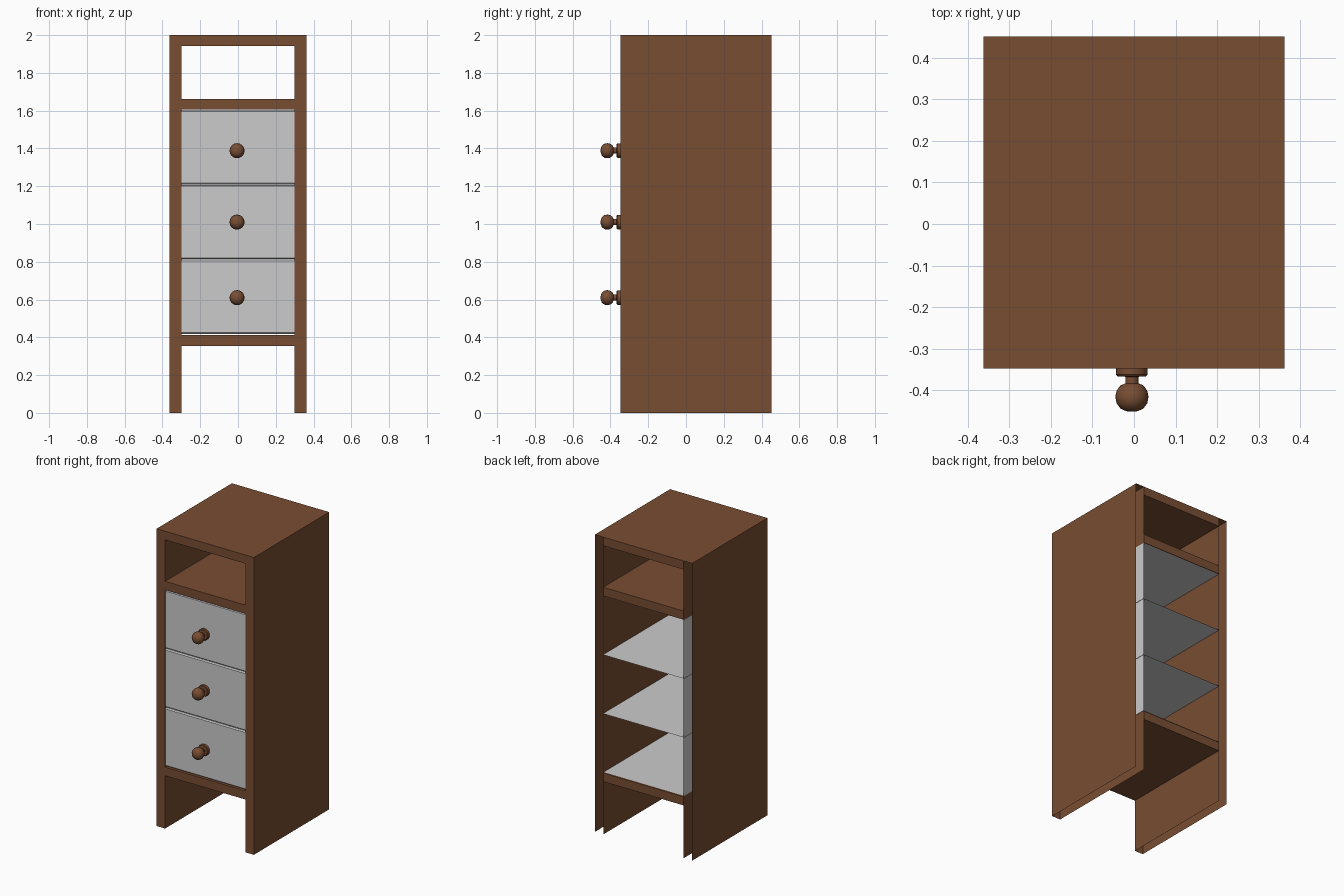
import bpy, bmesh, math
from mathutils import Vector, Matrix

if "Cube" in bpy.data.objects:
    bpy.data.objects.remove(bpy.data.objects["Cube"])

FRONT, BACK = -0.348, 0.452

wood = bpy.data.materials.new("brown_wood")
wood.diffuse_color = (0.19, 0.075, 0.032, 1)
wood.use_nodes = True
wood.node_tree.nodes["Principled BSDF"].inputs["Base Color"].default_value = wood.diffuse_color


def finish(name, bm, mat=None):
    me = bpy.data.meshes.new(name)
    bm.to_mesh(me)
    bm.free()
    ob = bpy.data.objects.new(name, me)
    bpy.context.collection.objects.link(ob)
    if mat:
        me.materials.append(mat)
    return ob


def box(name, lo, hi, mat=None, open_dirs=(), bevel=0):
    """Axis-aligned box; faces pointing along open_dirs are left out."""
    lo, hi = Vector(lo), Vector(hi)
    bm = bmesh.new()
    bmesh.ops.create_cube(bm, size=1, matrix=Matrix.Translation((lo + hi) / 2)
                          @ Matrix.Diagonal((*(hi - lo), 1)))
    bm.normal_update()
    if bevel:
        # soften the front's top and bottom edges
        edges = [e for e in bm.edges
                 if all(abs(v.co.y - lo.y) < 1e-5 for v in e.verts)
                 and abs(e.verts[0].co.z - e.verts[1].co.z) < 1e-5]
        bmesh.ops.bevel(bm, geom=edges, offset=bevel, segments=1, affect='EDGES')
        bm.normal_update()
    gone = [f for f in bm.faces
            if any(f.normal.dot(Vector(d)) > 0.99 for d in open_dirs)]
    bmesh.ops.delete(bm, geom=gone, context='FACES')
    return finish(name, bm, mat)


def knob(name, z, sides=16):
    """Turned knob: plate, neck and ball, spun about the y axis."""
    profile = [(0.0, FRONT), (0.038, FRONT), (0.038, -0.363), (0.034, -0.367),
               (0.016, -0.368), (0.016, -0.384), (0.028, -0.389), (0.037, -0.402),
               (0.040, -0.416), (0.037, -0.432), (0.027, -0.445), (0.013, -0.451),
               (0.0, -0.452)]
    cx = -0.005
    bm = bmesh.new()
    vs = [bm.verts.new((cx + r, y, z)) for r, y in profile]
    es = [bm.edges.new(p) for p in zip(vs, vs[1:])]
    bmesh.ops.spin(bm, geom=vs + es, cent=(cx, 0, z), axis=(0, 1, 0),
                   angle=math.tau, steps=sides)
    bmesh.ops.remove_doubles(bm, verts=bm.verts, dist=1e-4)
    bmesh.ops.recalc_face_normals(bm, faces=bm.faces)
    ob = finish(name, bm, wood)
    bpy.ops.object.select_all(action='DESELECT')
    ob.select_set(True)
    bpy.context.view_layer.objects.active = ob
    bpy.ops.object.shade_smooth_by_angle(angle=math.radians(35))


# Hollow side panels, open at the back and bottom
for name, x0, x1 in (("left_side", -0.362, -0.299), ("right_side", 0.299, 0.362)):
    box(name, (x0, FRONT, 0), (x1, BACK, 2), wood, [(0, 1, 0), (0, 0, -1)])

# Top board and the two shelves
for name, z0, z1 in (("top_board", 1.942, 2.0), ("upper_shelf", 1.605, 1.663),
                     ("lower_shelf", 0.355, 0.413)):
    box(name, (-0.299, FRONT, z0), (0.299, BACK, z1), wood)

# Three open-backed drawers, slightly wider than the bay, each with a knob
names = ("bottom", "middle", "upper")
for i, (name, kz) in enumerate(zip(names, (0.61, 1.01, 1.388))):
    z = 0.418 + i * 0.396
    box(name + "_drawer", (-0.301, FRONT + 0.003, z), (0.301, BACK - 0.002, z + 0.393),
        None, [(0, 1, 0)], bevel=0.007)
    knob(name + "_knob", kz)
